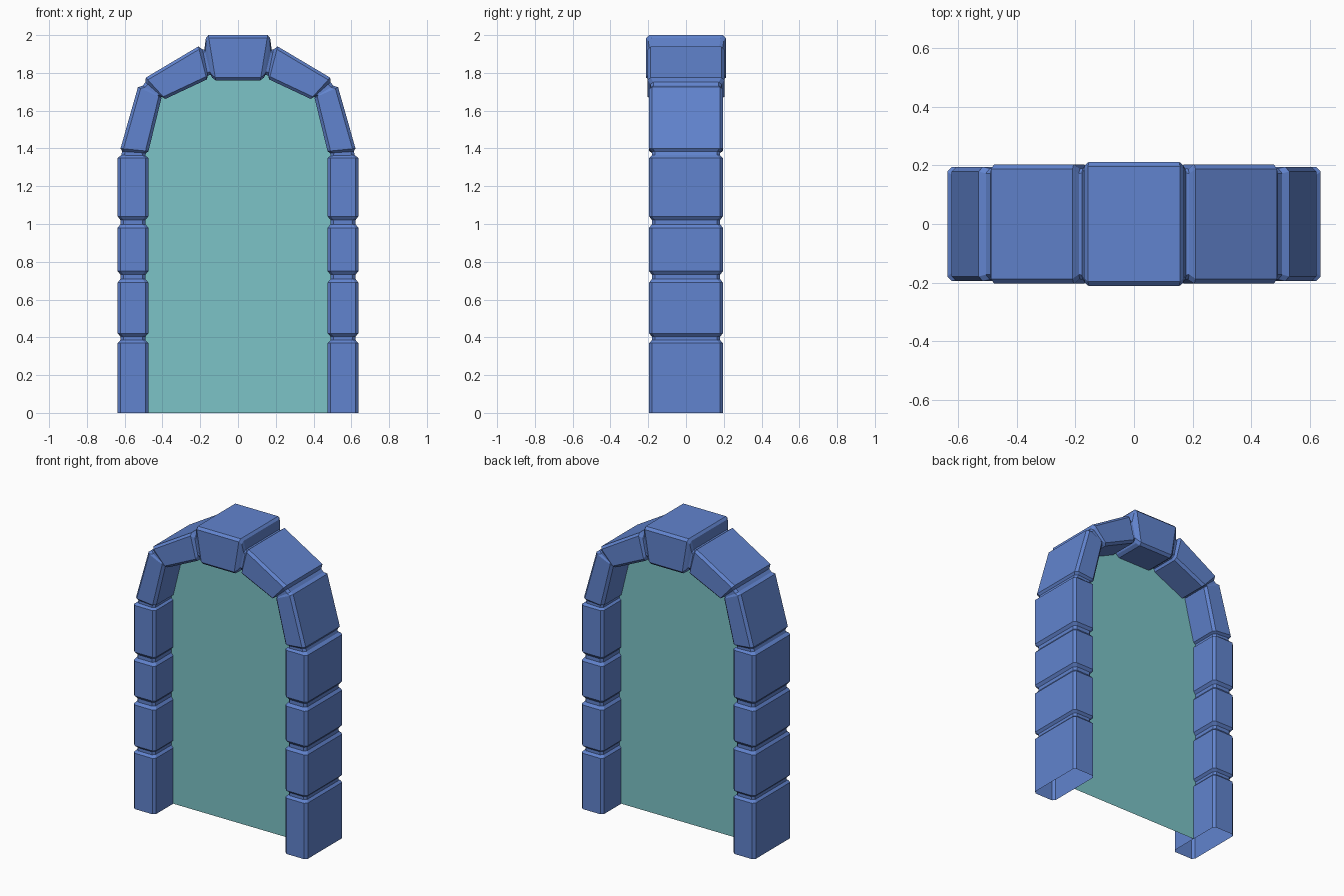
import bpy
import bmesh
from mathutils import Vector

if "Cube" in bpy.data.objects:
    bpy.data.objects.remove(bpy.data.objects["Cube"])

INSET = 0.014     # how far the joints sink below the stone faces
CHAMFER = 0.016   # long edge chamfer


def material(name, color):
    m = bpy.data.materials.new(name)
    m.diffuse_color = color
    m.use_nodes = True
    m.node_tree.nodes["Principled BSDF"].inputs["Base Color"].default_value = m.diffuse_color
    return m


def finish(bm, name, mat):
    mesh = bpy.data.meshes.new(name)
    bm.to_mesh(mesh)
    bm.free()
    mesh.materials.append(mat)
    obj = bpy.data.objects.new(name, mesh)
    bpy.context.collection.objects.link(obj)
    return obj


def sink(i, o, hd):
    # shrink a cross-section on all sides to form a joint
    d = (o - i).normalized() * INSET
    return i + d, o - d, hd - INSET


# Right-hand stones: start and end cut lines as (inner x, inner z, outer x, outer z), half depth
stones = [((0.475, z0, 0.637, z0), (0.475, z1, 0.637, z1), 0.195)
          for z0, z1 in ((0, 0.37), (0.42, 0.69), (0.75, 0.98), (1.04, 1.35))]
stones += [
    ((0.474, 1.385, 0.622, 1.40), (0.405, 1.668, 0.53, 1.724), 0.195),
    ((0.385, 1.662, 0.488, 1.775), (0.165, 1.765, 0.21, 1.94), 0.203),
]

# Cross-sections from the floor up to the keystone
stations = []
prev = None
for start, end, hd in stones:
    a = (Vector(start[:2]), Vector(start[2:]), hd)
    b = (Vector(end[:2]), Vector(end[2:]), hd)
    if prev:
        for t in (0.3, 0.7):
            stations.append(sink(prev[0].lerp(a[0], t), prev[1].lerp(a[1], t), hd))
    stations += [a, b]
    prev = b

# Keystone half
for i, o, hd in (((0.16, 1.785), (0.188, 1.925), 0.188),
                 ((0.145, 1.79), (0.178, 1.925), 0.190),
                 ((0.138, 1.775), (0.170, 1.985), 0.200),
                 ((0.118, 1.76), (0.157, 2.0), 0.212)):
    stations.append((Vector(i), Vector(o), hd))

# Mirror to the left side
flip = Vector((-1, 1))
stations += [(i * flip, o * flip, hd) for i, o, hd in reversed(stations)]

# Stone arch: chamfered section lofted through all stations, open at the floor
bm = bmesh.new()
rings = []
for i, o, hd in stations:
    d = (o - i).normalized() * CHAMFER
    h = hd - CHAMFER
    section = [(i, -h), (i + d, -hd), (o - d, -hd), (o, -h),
               (o, h), (o - d, hd), (i + d, hd), (i, h)]
    rings.append([bm.verts.new((p.x, y, p.y)) for p, y in section])
for r, s in zip(rings, rings[1:]):
    for k in range(8):
        n = (k + 1) % 8
        bm.faces.new((r[k], r[n], s[n], s[k]))
bmesh.ops.recalc_face_normals(bm, faces=bm.faces)
finish(bm, "stone_arch", material("blue_stone", (0.12, 0.23, 0.62, 1)))

# Door panel filling the opening
bm = bmesh.new()
panel = bm.faces.new([bm.verts.new((i.x, 0, i.y)) for i, o, hd in stations])
panel.normal_update()
if panel.normal.y > 0:
    panel.normal_flip()
finish(bm, "opening_panel", material("teal_panel", (0.2, 0.55, 0.57, 1)))
